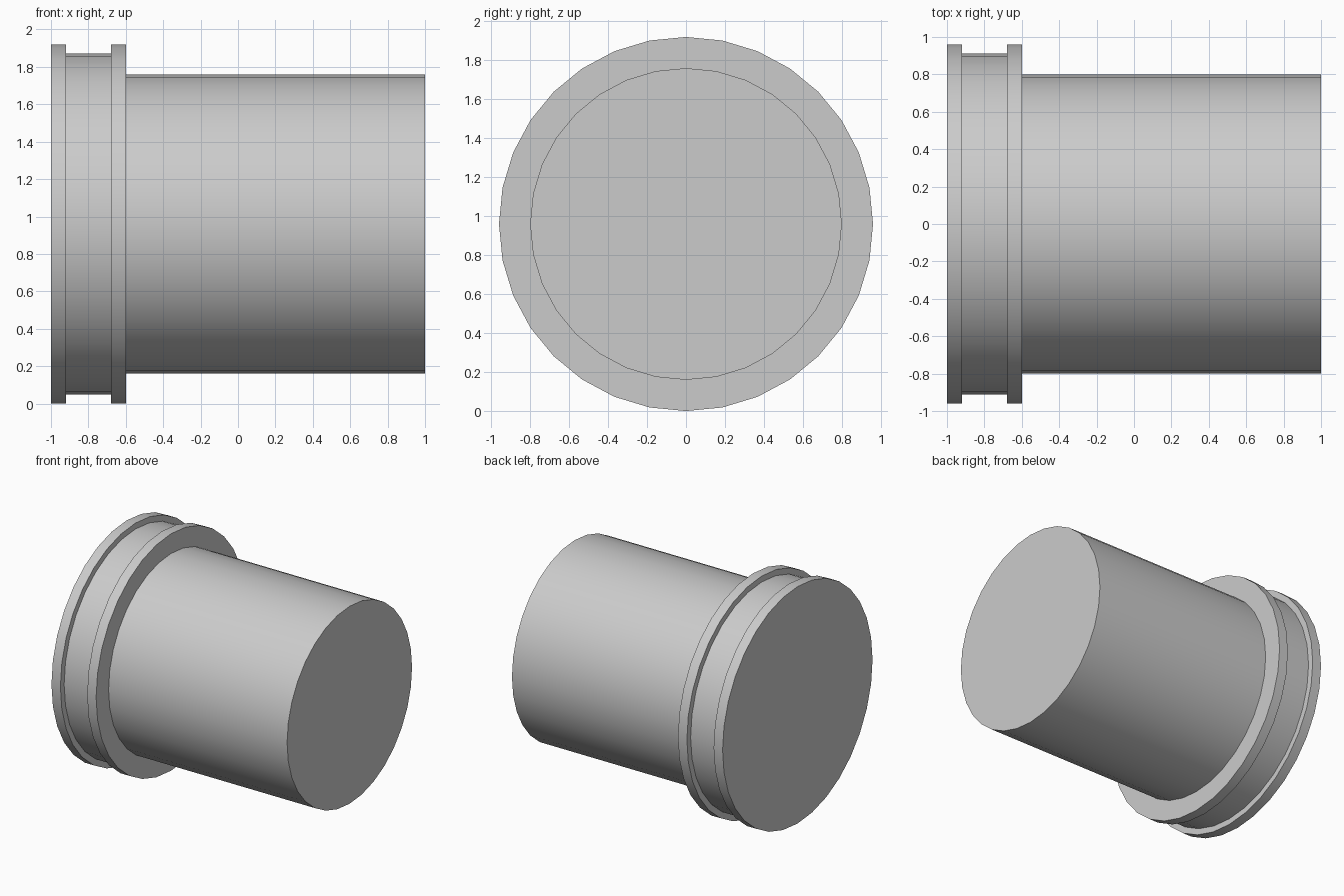
import bpy, bmesh
from math import sin, cos, tau, radians

if "Cube" in bpy.data.objects:
    bpy.data.objects.remove(bpy.data.objects["Cube"])

SIDES = 32
CENTRE_Z = 0.96


def lathe_x(name, profile):
    """Revolve (x, radius) points about the x axis and cap both ends."""
    bm = bmesh.new()
    rings = [[bm.verts.new((x, r * sin(tau * i / SIDES), r * cos(tau * i / SIDES)))
              for i in range(SIDES)] for x, r in profile]
    for a, b in zip(rings, rings[1:]):
        for i in range(SIDES):
            j = (i + 1) % SIDES
            bm.faces.new((a[i], a[j], b[j], b[i]))
    bm.faces.new(rings[0])
    bm.faces.new(rings[-1])
    bmesh.ops.recalc_face_normals(bm, faces=bm.faces)
    mesh = bpy.data.meshes.new(name)
    bm.to_mesh(mesh)
    bm.free()
    obj = bpy.data.objects.new(name, mesh)
    bpy.context.collection.objects.link(obj)
    obj.location.z = CENTRE_Z
    bpy.ops.object.select_all(action='DESELECT')
    obj.select_set(True)
    bpy.context.view_layer.objects.active = obj
    bpy.ops.object.shade_smooth_by_angle(angle=radians(30))
    return obj


# Grooved collar stepping down to the plain round body
lathe_x("flanged_plug", [
    (-1.00, 0.96), (-0.92, 0.96),    # end flange
    (-0.92, 0.912), (-0.68, 0.912),  # groove
    (-0.68, 0.96), (-0.60, 0.96),    # inner flange
    (-0.60, 0.80), (1.00, 0.80),     # body
])
